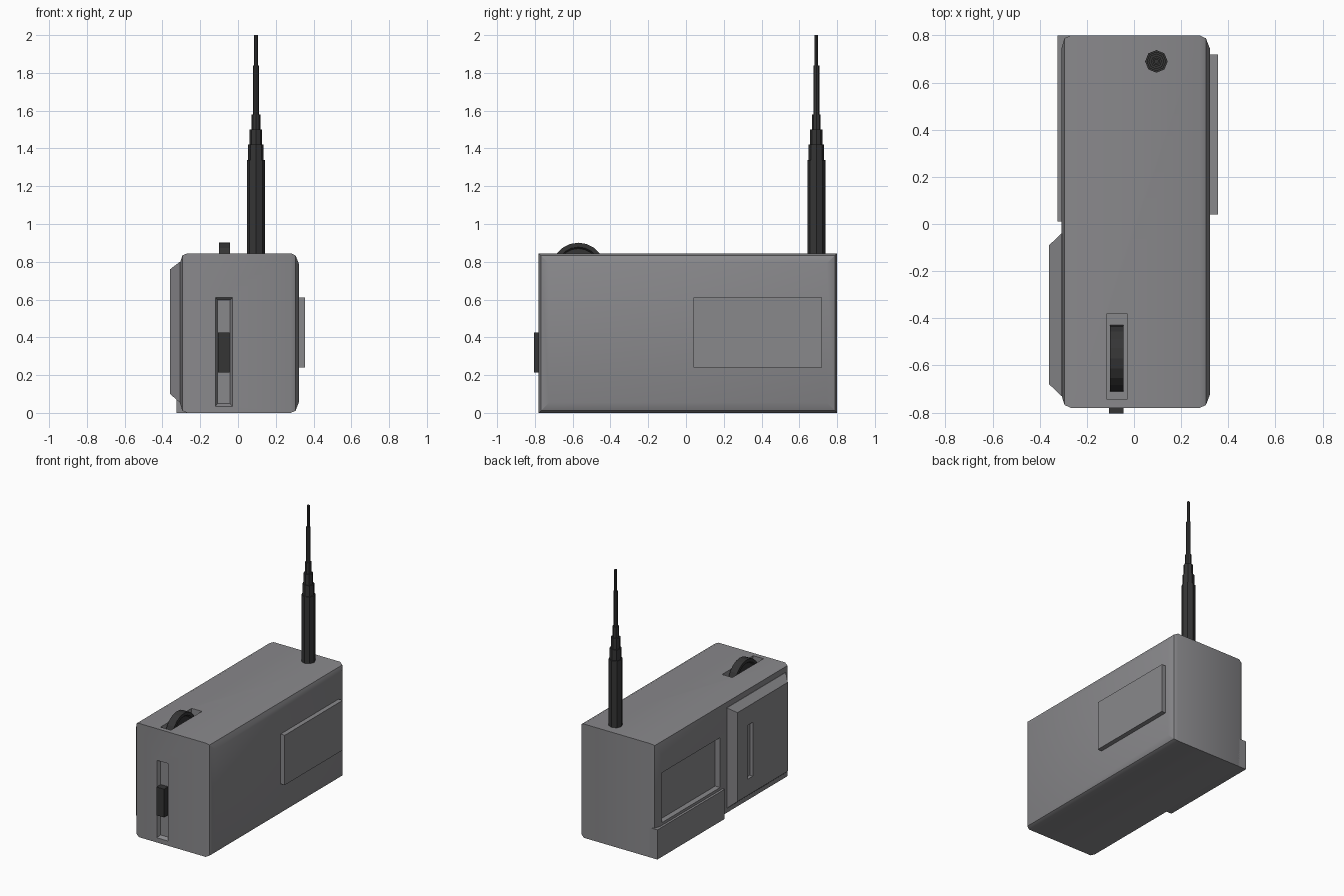
import bpy, bmesh, math
from mathutils import Matrix, Vector

if "Cube" in bpy.data.objects:
    bpy.data.objects.remove(bpy.data.objects["Cube"])


def material(name, rgb):
    m = bpy.data.materials.new(name)
    m.diffuse_color = (*rgb, 1)
    m.use_nodes = True
    m.node_tree.nodes["Principled BSDF"].inputs["Base Color"].default_value = m.diffuse_color
    return m


GREY = material("body grey", (0.25, 0.248, 0.26))
DARK = material("dark rubber", (0.035, 0.035, 0.036))


def finish(name, bm, mat):
    bmesh.ops.recalc_face_normals(bm, faces=bm.faces)
    me = bpy.data.meshes.new(name)
    bm.to_mesh(me)
    bm.free()
    me.materials.append(mat)
    ob = bpy.data.objects.new(name, me)
    bpy.context.collection.objects.link(ob)
    return ob


def loft(name, axis, sections, mat=GREY):
    """Skin rectangles (pos, u0, u1, v0, v1) stacked along an axis."""
    bm = bmesh.new()
    place = {"x": lambda p, u, v: (p, u, v),
             "y": lambda p, u, v: (u, p, v),
             "z": lambda p, u, v: (u, v, p)}[axis]
    rings = [[bm.verts.new(place(p, u, v))
              for u, v in ((u0, v0), (u1, v0), (u1, v1), (u0, v1))]
             for p, u0, u1, v0, v1 in sections]
    for a, b in zip(rings, rings[1:]):
        for i in range(4):
            j = (i + 1) % 4
            bm.faces.new((a[i], a[j], b[j], b[i]))
    bm.faces.new(rings[0])
    bm.faces.new(rings[-1])
    return finish(name, bm, mat)


def cut(ob, cutter):
    mod = ob.modifiers.new("cut", "BOOLEAN")
    mod.operation = "DIFFERENCE"
    mod.solver = "EXACT"
    mod.object = cutter
    bpy.context.view_layer.objects.active = ob
    bpy.ops.object.modifier_apply(modifier=mod.name)
    bpy.data.objects.remove(cutter, do_unlink=True)


def lathe(name, profile, sides, matrix, mat):
    """Closed solid of revolution from (radius, height) points."""
    bm = bmesh.new()
    rings = [[bm.verts.new(matrix @ Vector((r * math.cos(2 * math.pi * i / sides),
                                            r * math.sin(2 * math.pi * i / sides), h)))
              for i in range(sides)] for r, h in profile]
    for a, b in zip(rings, rings[1:]):
        for i in range(sides):
            j = (i + 1) % sides
            bm.faces.new((a[i], a[j], b[j], b[i]))
    bm.faces.new(rings[0])
    bm.faces.new(rings[-1])
    return finish(name, bm, mat)


# body with softly pillowed left and right sides
Y0, Y1, Z1 = -0.78, 0.80, 0.845
steps = [(-0.308, 0.055), (-0.295, 0.012), (-0.268, 0),
         (0.28, 0), (0.305, 0.012), (0.322, 0.055)]
body = loft("body", "x", [(x, Y0 + d, Y1 - d, d, Z1 - d) for x, d in steps])

# recesses: left window, front slider track, top wheel well
cut(body, loft("window_cutter", "x", [(-0.4, 0.04, 0.72, 0.24, 0.61),
                                      (-0.268, 0.04, 0.72, 0.24, 0.61)]))
cut(body, loft("track_cutter", "y", [(-0.80, -0.12, -0.03, 0.035, 0.61),
                                     (-0.78, -0.12, -0.03, 0.035, 0.61),
                                     (-0.755, -0.108, -0.042, 0.05, 0.597)]))
cut(body, loft("well_cutter", "z", [(0.9, -0.115, -0.03, -0.745, -0.38),
                                    (0.76, -0.115, -0.03, -0.745, -0.38)]))
for o in bpy.context.selected_objects:
    o.select_set(False)
body.select_set(True)
bpy.context.view_layer.objects.active = body
bpy.ops.object.shade_smooth_by_angle(angle=math.radians(30))

# raised plate on the right side
loft("right_plate", "x", [(0.30, 0.04, 0.72, 0.24, 0.61),
                          (0.356, 0.04, 0.72, 0.24, 0.61)])

# lower ledge at the back of the left side
loft("left_ledge", "x", [(-0.325, 0.01, 0.80, 0, 0.22),
                         (-0.26, 0.01, 0.80, 0, 0.22)])

# chamfered hatch on the left side with a grip slot
hatch = loft("left_hatch", "x", [(-0.29, -0.73, -0.04, 0.055, 0.80),
                                 (-0.308, -0.73, -0.04, 0.055, 0.80),
                                 (-0.36, -0.68, -0.09, 0.10, 0.76)])
cut(hatch, loft("slot_cutter", "x", [(-0.4, -0.27, -0.21, 0.22, 0.62),
                                     (-0.335, -0.27, -0.21, 0.22, 0.62)]))

# front slider button
loft("front_slider", "y", [(-0.75, -0.106, -0.044, 0.215, 0.425),
                           (-0.804, -0.106, -0.044, 0.215, 0.425)], DARK)

# thumb wheel in the top well, with dished sides
wheel = Matrix.Translation((-0.0725, -0.57, 0.76)) @ Matrix.Rotation(math.pi / 2, 4, "Y")
lathe("thumb_wheel", [(0.11, -0.018), (0.118, -0.029), (0.141, -0.029),
                      (0.141, 0.029), (0.118, 0.029), (0.11, 0.018)], 20, wheel, DARK)

# stepped eight-sided antenna
tiers = [(0.048, 0.83, 1.34), (0.041, 1.34, 1.42), (0.033, 1.42, 1.50),
         (0.023, 1.50, 1.58), (0.016, 1.58, 1.84), (0.010, 1.84, 2.0)]
profile = [(r, z) for r, a, b in tiers for z in (a, b)]
lathe("antenna", profile, 8, Matrix.Translation((0.095, 0.69, 0)), DARK)
